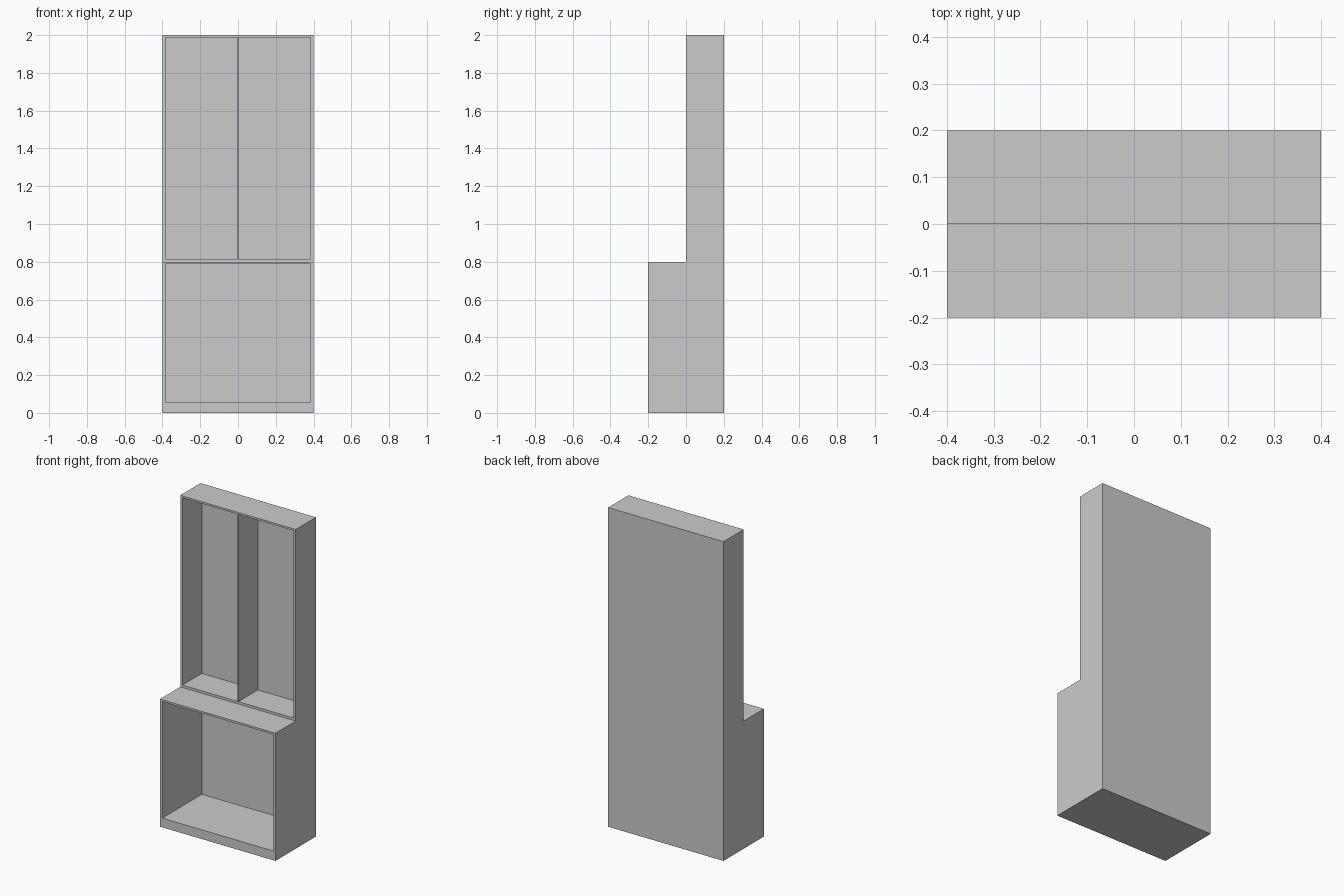
import bpy, bmesh

if "Cube" in bpy.data.objects:
    bpy.data.objects.remove(bpy.data.objects["Cube"])

HALF_W = 0.4      # half of the cabinet width
SIDE = 0.015      # side panel thickness
BACK = 0.2        # rear face
INNER_BACK = 0.192
DIVIDER = 0.003   # half of the divider thickness


def make_object(name, bm):
    bmesh.ops.recalc_face_normals(bm, faces=bm.faces)
    mesh = bpy.data.meshes.new(name)
    bm.to_mesh(mesh)
    bm.free()
    obj = bpy.data.objects.new(name, mesh)
    bpy.context.collection.objects.link(obj)
    return obj


def extrude_profile(name, profile, x0, x1):
    """Extrude a closed (y, z) profile along x."""
    bm = bmesh.new()
    face = bm.faces.new([bm.verts.new((x0, y, z)) for y, z in profile])
    grown = bmesh.ops.extrude_face_region(bm, geom=[face])
    verts = [g for g in grown["geom"] if isinstance(g, bmesh.types.BMVert)]
    bmesh.ops.translate(bm, verts=verts, vec=(x1 - x0, 0, 0))
    return make_object(name, bm)


def cut_opening(body, name, x0, x1, y0, z0, z1):
    """Hollow out a box-shaped compartment, open at the front."""
    profile = [(y0, z0), (INNER_BACK, z0), (INNER_BACK, z1), (y0, z1)]
    cutter = extrude_profile(name, profile, x0, x1)
    cutter.hide_render = True
    mod = body.modifiers.new(name, "BOOLEAN")
    mod.operation = "DIFFERENCE"
    mod.solver = "EXACT"
    mod.object = cutter
    bpy.context.view_layer.objects.active = body
    bpy.ops.object.modifier_apply(modifier=mod.name)
    bpy.data.objects.remove(cutter)


# Stepped cabinet body: deep base, shallow upper half
step = [(-0.2, 0), (BACK, 0), (BACK, 2), (0, 2), (0, 0.8), (-0.2, 0.8)]
cabinet = extrude_profile("cabinet_body", step, -HALF_W, HALF_W)

# Lower compartment
inner = HALF_W - SIDE
cut_opening(cabinet, "lower_opening", -inner, inner, -0.3, 0.058, 0.788)

# Two upper compartments, leaving a thin divider between them
for name, x0, x1 in (("upper_left_opening", -inner, -DIVIDER),
                     ("upper_right_opening", DIVIDER, inner)):
    cut_opening(cabinet, name, x0, x1, -0.1, 0.815, 1.988)
